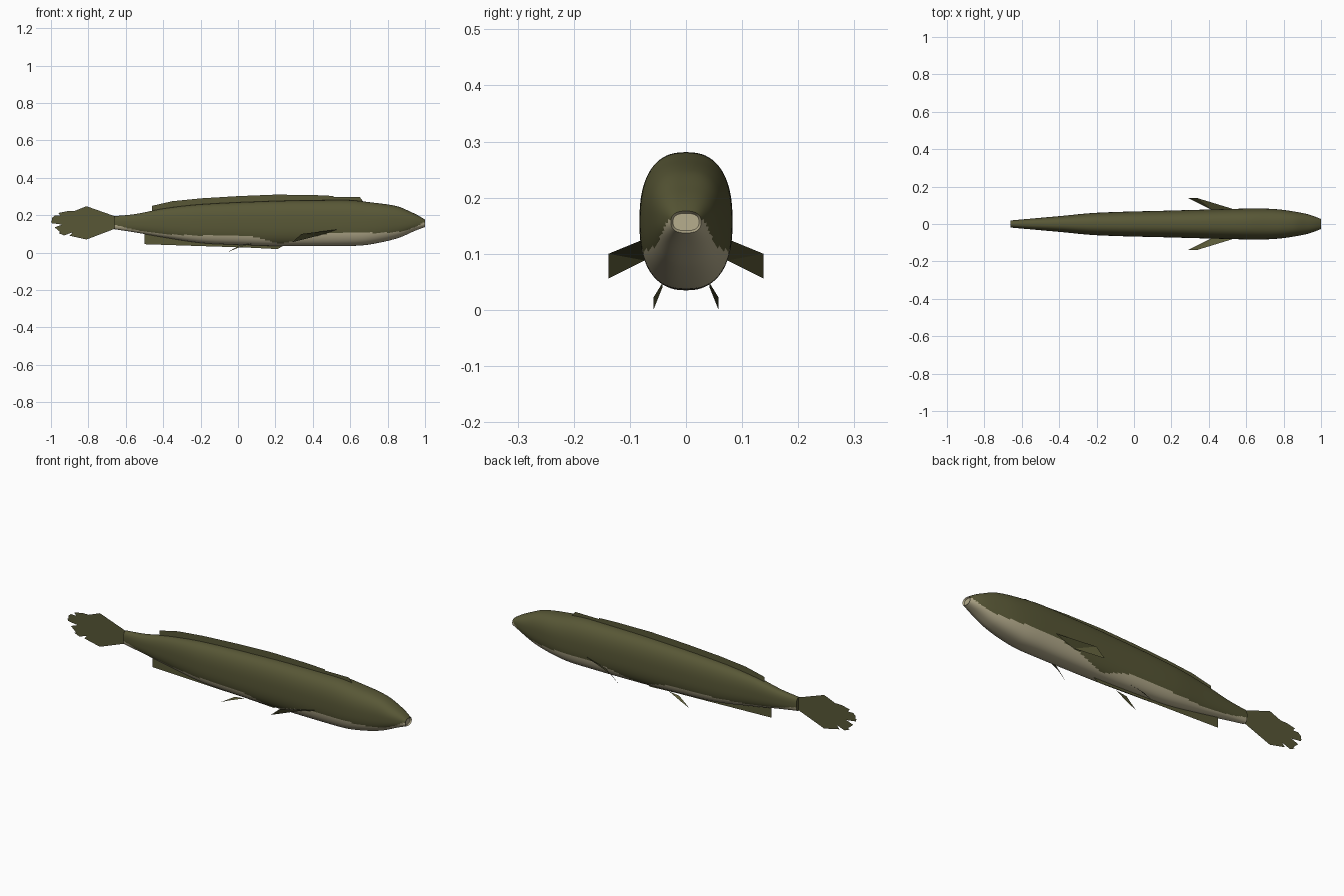
import bpy, bmesh, math

if "Cube" in bpy.data.objects:
    bpy.data.objects.remove(bpy.data.objects["Cube"])

def material(name, rgb):
    m = bpy.data.materials.new(name)
    m.diffuse_color = (*rgb, 1)
    m.use_nodes = True
    m.node_tree.nodes["Principled BSDF"].inputs["Base Color"].default_value = m.diffuse_color
    return m

OLIVE = material("olive skin", (0.098, 0.096, 0.037))
CREAM = material("cream belly", (0.47, 0.42, 0.27))

def curve(keys, x):
    """Smooth interpolation through (x, value) keys."""
    n = len(keys)
    x = min(max(x, keys[0][0]), keys[-1][0])
    i = next(k for k in range(n - 1) if x <= keys[k + 1][0])
    def slope(k):
        a, b = keys[max(k - 1, 0)], keys[min(k + 1, n - 1)]
        return (b[1] - a[1]) / (b[0] - a[0])
    (x0, v0), (x1, v1) = keys[i], keys[i + 1]
    h = x1 - x0
    t = (x - x0) / h
    return ((2*t**3 - 3*t*t + 1) * v0 + (t**3 - 2*t*t + t) * h * slope(i)
            + (3*t*t - 2*t**3) * v1 + (t**3 - t*t) * h * slope(i + 1))

def make_object(name, bm, mats):
    me = bpy.data.meshes.new(name)
    bm.to_mesh(me)
    bm.free()
    for m in mats:
        me.materials.append(m)
    ob = bpy.data.objects.new(name, me)
    bpy.context.collection.objects.link(ob)
    return ob

# Body outlines along x
TOP = [(-.66, .195), (-.55, .206), (-.4, .235), (-.2, .258), (.2, .276), (.45, .28),
       (.6, .28), (.7, .27), (.85, .248), (.93, .215), (.97, .195), (1, .176)]
BOTTOM = [(-.66, .125), (-.55, .108), (-.4, .082), (-.2, .052), (0, .042), (.2, .036),
          (.6, .036), (.7, .043), (.85, .076), (.95, .118), (1, .137)]
WIDTH = [(-.66, .019), (-.4, .042), (-.2, .06), (.2, .072), (.5, .08), (.65, .083),
         (.75, .08), (.83, .071), (.93, .052), (1, .027)]
# Height of the colour line between back and belly
LINE = [(-.66, .15), (-.55, .122), (-.4, .1), (-.2, .092), (0, .09), (.1, .082), (.22, .05),
        (.32, .068), (.45, .098), (.6, .108), (.78, .106), (.88, .115), (.94, .135), (1, .165)]

# Body: lofted superellipse rings
NX, NA = 130, 72
bm = bmesh.new()
rings = []
for i in range(NX + 1):
    x = -.66 + 1.66 * i / NX
    t, b, w = curve(TOP, x), curve(BOTTOM, x), curve(WIDTH, x)
    ring = []
    for j in range(NA):
        a = 2 * math.pi * j / NA
        c, s = math.cos(a), math.sin(a)
        y = w * math.copysign(abs(c) ** .8, c)
        z = (t + b) / 2 + (t - b) / 2 * math.copysign(abs(s) ** .8, s)
        ring.append(bm.verts.new((x, y, z)))
    rings.append(ring)
for r, q in zip(rings, rings[1:]):
    for j in range(NA):
        k = (j + 1) % NA
        bm.faces.new((r[j], r[k], q[k], q[j]))
bm.faces.new(rings[0])
mouth = bm.faces.new(rings[-1][::-1])
bmesh.ops.recalc_face_normals(bm, faces=bm.faces)
for f in bm.faces:
    f.smooth = True
    p = f.calc_center_median()
    f.material_index = int(p.z < curve(LINE, p.x))
# Shallow mouth hollow
mouth.material_index = 1
bmesh.ops.inset_region(bm, faces=[mouth], thickness=.004, depth=-.008)
mouth.material_index = 1
body = make_object("body", bm, [OLIVE, CREAM])
bpy.context.view_layer.objects.active = body
body.select_set(True)
bpy.ops.object.shade_smooth_by_angle(angle=math.radians(45))

def fin(name, points):
    bm = bmesh.new()
    f = bm.faces.new([bm.verts.new(p) for p in points])
    bmesh.ops.triangulate(bm, faces=[f])
    return make_object(name, bm, [OLIVE])

def flat_fin(name, outline):
    return fin(name, [(x, 0, z) for x, z in outline])

# Fins on the centre line, sheets without thickness
flat_fin("rear_dorsal_fin", [(-.46, .215), (.51, .26), (.51, .303), (.4, .308), (.2, .31),
                             (0, .302), (-.2, .29), (-.35, .275), (-.46, .25)])
flat_fin("front_dorsal_fin", [(.45, .265), (.68, .26), (.65, .298), (.51, .297), (.45, .303)])
flat_fin("anal_fin", [(-.5, .115), (-.5, .045), (-.2, .035), (.05, .027), (.21, .019),
                      (.25, .04), (0, .06), (-.25, .08)])
flat_fin("tail_fin", [(-.65, .19), (-.66, .195), (-.81, .248), (-.875, .222), (-.865, .208),
                      (-.91, .222), (-.96, .212), (-.915, .197), (-.98, .198), (-.995, .185),
                      (-.945, .176), (-1, .17), (-.995, .157), (-.94, .15), (-.98, .135),
                      (-.91, .127), (-.96, .105), (-.93, .092), (-.885, .108), (-.9, .09),
                      (-.81, .07), (-.66, .127), (-.65, .13)])

# Paired side and belly fins
for side, s in (("left", 1), ("right", -1)):
    fin("pectoral_fin_" + side, [(.54, s*.077, .125), (.42, s*.074, .088),
                                 (.29, s*.138, .056), (.34, s*.138, .1)])
    fin("pelvic_fin_" + side, [(.07, s*.042, .048), (.01, s*.042, .04),
                               (-.06, s*.058, .0), (-.01, s*.058, .022)])
